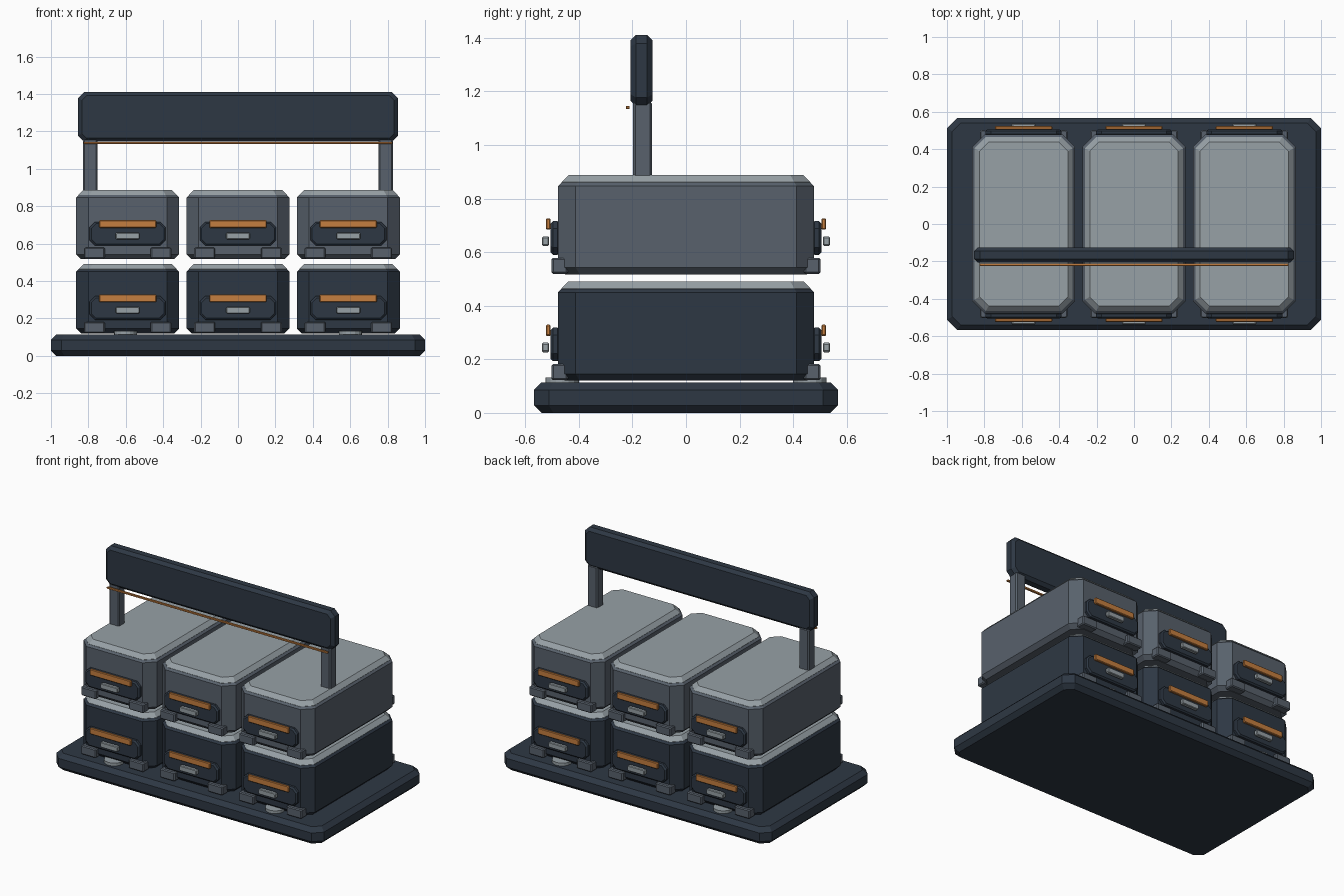
import bpy
import bmesh
from math import cos, sin, pi
from mathutils import Matrix

if "Cube" in bpy.data.objects:
    bpy.data.objects.remove(bpy.data.objects["Cube"], do_unlink=True)


def material(name, rgb):
    mat = bpy.data.materials.new(name)
    mat.use_nodes = True
    color = (*rgb, 1)
    mat.diffuse_color = color
    mat.node_tree.nodes["Principled BSDF"].inputs["Base Color"].default_value = color
    return mat


DARK = material("dark slate", (0.027, 0.039, 0.057))
GREY = material("mid grey", (0.098, 0.12, 0.15))
LIGHT = material("light grey", (0.31, 0.355, 0.38))
ORANGE = material("orange", (0.56, 0.21, 0.05))


def add_object(name, bm, mat):
    bmesh.ops.recalc_face_normals(bm, faces=bm.faces)
    mesh = bpy.data.meshes.new(name)
    bm.to_mesh(mesh)
    bm.free()
    mesh.materials.append(mat)
    obj = bpy.data.objects.new(name, mesh)
    bpy.context.collection.objects.link(obj)
    return obj


def slab(name, mat, center, size, corner, low, high, axis="z"):
    """Block with cut corners in its outline and chamfered rims (low, high).
    The outline faces along z, or along y for upright plates."""
    w, d, h = size if axis == "z" else (size[0], size[2], size[1])
    levels = [(-h / 2, low), (-h / 2 + low, 0), (h / 2 - high, 0), (h / 2, high)]
    if low == 0:
        levels.pop(0)
    if high == 0:
        levels.pop()
    bm = bmesh.new()
    rings = []
    for z, inset in levels:
        x, y = w / 2 - inset, d / 2 - inset
        c = max(corner - inset * 0.4, 0.001)
        outline = [(x, y - c), (x - c, y), (c - x, y), (-x, y - c),
                   (-x, c - y), (c - x, -y), (x - c, -y), (x, c - y)]
        rings.append([bm.verts.new((px, py, z)) for px, py in outline])
    bm.faces.new(rings[0])
    bm.faces.new(rings[-1])
    for a, b in zip(rings, rings[1:]):
        for i in range(8):
            j = (i + 1) % 8
            bm.faces.new((a[i], a[j], b[j], b[i]))
    turn = Matrix.Rotation(pi / 2, 4, "X") if axis == "y" else Matrix()
    bm.transform(Matrix.Translation(center) @ turn)
    return add_object(name, bm, mat)


def disc(name, mat, center, radius, height):
    bm = bmesh.new()
    bmesh.ops.create_cone(bm, cap_ends=True, segments=16, radius1=radius,
                          radius2=radius, depth=height,
                          matrix=Matrix.Translation(center))
    return add_object(name, bm, mat)


# Base tray
slab("base", DARK, (0, 0, 0.057), (2, 1.134, 0.114), 0.055, 0.028, 0.028)


def storage_box(row, column, x, z, body_mat):
    tag = f"{row}_{column}"
    # Body and lid
    slab(f"{tag}_body", body_mat, (x, 0, z + 0.173), (0.55, 0.955, 0.346),
         0.065, 0.026, 0.016)
    slab(f"{tag}_lid", LIGHT, (x, 0, z + 0.352), (0.525, 0.93, 0.036),
         0.06, 0, 0.026)
    # The same fittings sit on the front and the back
    for end, s in (("front", -1), ("back", 1)):
        slab(f"{tag}_{end}_panel", DARK, (x, s * 0.488, z + 0.136),
             (0.406, 0.034, 0.126), 0.028, 0.009, 0.009, "y")
        slab(f"{tag}_{end}_handle", ORANGE, (x, s * 0.514, z + 0.188),
             (0.306, 0.018, 0.042), 0.005, 0.004, 0.004, "y")
        slab(f"{tag}_{end}_latch", LIGHT, (x, s * 0.524, z + 0.124),
             (0.128, 0.026, 0.036), 0.006, 0.004, 0.004, "y")
        for side, t in (("right", -1), ("left", 1)):
            slab(f"{tag}_{end}_{side}_foot", GREY,
                 (x + t * 0.178, s * 0.471, z + 0.032),
                 (0.112, 0.062, 0.06), 0.007, 0.006, 0.006)


# Two rows of three boxes
for row, z, mat in (("lower", 0.12, DARK), ("upper", 0.517, GREY)):
    for column, x in (("right", -0.59), ("middle", 0), ("left", 0.59)):
        storage_box(row, column, x, z, mat)

# Small round pads at the ends of the tray
for end, y in (("front", -0.462), ("back", 0.462)):
    for side, x in (("right", -0.602), ("left", 0.602)):
        disc(f"{end}_{side}_pad", LIGHT, (x, y, 0.122), 0.062, 0.022)

# Raised carrying beam on two posts, with a thin accent strip
for side, x in (("right", -0.79), ("left", 0.79)):
    slab(f"{side}_post", GREY, (x, -0.162, 1.01), (0.076, 0.07, 0.3),
         0.008, 0.006, 0.006)
slab("beam", DARK, (0, -0.166, 1.278), (1.71, 0.082, 0.266), 0.032, 0.02, 0.02, "y")
slab("accent_strip", ORANGE, (0, -0.217, 1.139), (1.65, 0.014, 0.011),
     0.002, 0.001, 0.001, "y")
